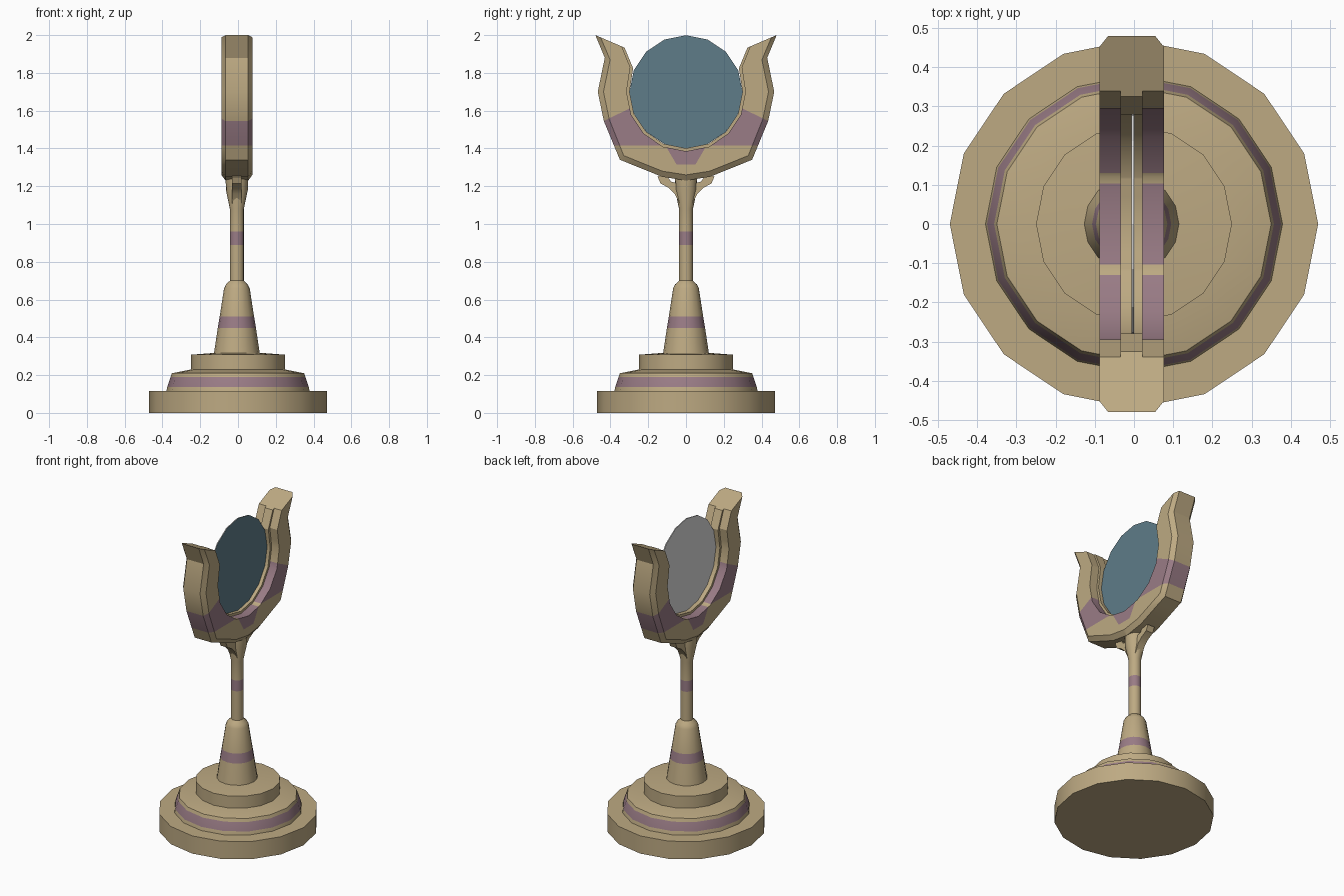
import bpy, bmesh, math
from mathutils import Vector

cube = bpy.data.objects.get("Cube")
if cube:
    bpy.data.objects.remove(cube, do_unlink=True)

SIDES = 16
AXIS_X = -0.006  # stem and cradle sit slightly off the base centre


def material(name, rgb):
    m = bpy.data.materials.new(name)
    m.use_nodes = True
    m.diffuse_color = (*rgb, 1)
    m.node_tree.nodes["Principled BSDF"].inputs["Base Color"].default_value = (*rgb, 1)
    return m


TAN, PURPLE, BLUE, SILVER = range(4)
MATS = [material("tan wood", (0.51, 0.40, 0.225)),
        material("dusty purple", (0.32, 0.20, 0.237)),
        material("slate blue", (0.112, 0.202, 0.25)),
        material("silver grey", (0.72, 0.72, 0.72))]


def finish(name, bm, x=0.0, smooth=True):
    bmesh.ops.recalc_face_normals(bm, faces=bm.faces)
    mesh = bpy.data.meshes.new(name)
    bm.to_mesh(mesh)
    bm.free()
    for m in MATS:
        mesh.materials.append(m)
    ob = bpy.data.objects.new(name, mesh)
    bpy.context.collection.objects.link(ob)
    ob.location.x = x
    if smooth:
        bpy.ops.object.select_all(action='DESELECT')
        ob.select_set(True)
        bpy.context.view_layer.objects.active = ob
        bpy.ops.object.shade_smooth_by_angle(angle=math.radians(30))
    return ob


def skin(bm, rings):
    """Join successive rings of vertices with quads and cap both ends."""
    strips = []
    for a, b in zip(rings, rings[1:]):
        n = len(a)
        strips.append([bm.faces.new((a[i], a[(i + 1) % n], b[(i + 1) % n], b[i]))
                       for i in range(n)])
    bm.faces.new(rings[0][::-1])
    bm.faces.new(rings[-1])
    return strips


def lathe(profile, bands=()):
    """Turn (radius, z) points about z; bands lists purple segment numbers."""
    bm = bmesh.new()
    rings = []
    for r, z in profile:
        angles = [math.tau * i / SIDES for i in range(SIDES)]
        rings.append([bm.verts.new((r * math.cos(t), r * math.sin(t), z)) for t in angles])
    for i, strip in enumerate(skin(bm, rings)):
        for f in strip:
            f.material_index = PURPLE if i in bands else TAN
    return bm


# Stepped base
finish("base_plinth", lathe([(0.47, 0), (0.47, 0.115)]))
finish("base_ring", lathe([(0.38, 0.11), (0.375, 0.137), (0.357, 0.19), (0.35, 0.21),
                           (0.25, 0.23)], bands=[1]))
finish("base_step", lathe([(0.25, 0.22), (0.25, 0.308), (0.12, 0.318)]))

# Tapered foot and stem
finish("stem_foot", lathe([(0.122, 0.31), (0.101, 0.45), (0.091, 0.51), (0.068, 0.66),
                           (0.058, 0.68), (0.037, 0.7)], bands=[1]), AXIS_X)
finish("stem", lathe([(0.037, 0.69), (0.037, 0.89), (0.037, 0.96), (0.037, 1.08),
                      (0.058, 1.18), (0.06, 1.26)], bands=[1]), AXIS_X)

# Small struts under the cradle
STRUT = [(0.03, 1.1), (0.06, 1.16), (0.09, 1.19), (0.135, 1.215), (0.15, 1.25),
         (0.11, 1.27), (0.08, 1.225), (0.03, 1.21)]
for side, label in ((-1, "front"), (1, "back")):
    bm = bmesh.new()
    skin(bm, [[bm.verts.new((x, side * y, z)) for y, z in STRUT] for x in (-0.025, 0.025)])
    finish(label + "_strut", bm, AXIS_X)

# Horned cradle: (inner, outer) pairs from horn tip down to the middle
RADIUS, CENTRE_Z = 0.315, 1.7


def arc(deg):
    t = math.radians(deg)
    return (RADIUS * math.cos(t), CENTRE_Z - RADIUS * math.sin(t))


half = [((0.34, 1.94), (0.48, 2.0)), ((0.295, 1.83), (0.43, 1.88)),
        (arc(0), (0.467, 1.7)), (arc(22.5), (0.435, 1.545)),
        (arc(45), (0.35, 1.34)), (arc(67.5), (0.127, 1.25)), (arc(90), (0, 1.23))]
mirrored = [((-i[0], i[1]), (-o[0], o[1])) for i, o in half[-2::-1]]

bm = bmesh.new()
rings = []
for inner, outer in half + mirrored:
    i, o = Vector((0, *inner)), Vector((0, *outer))
    d = (o - i).normalized()
    side = [(0.06, o), (0.082, o - d * 0.03), (0.082, i), (0.028, i), (0.028, i - d * 0.016)]
    loop = side + [(-x, p) for x, p in reversed(side)]
    rings.append([bm.verts.new((x, p.y, p.z)) for x, p in loop])
skin(bm, rings)
bmesh.ops.recalc_face_normals(bm, faces=bm.faces)

# Cut the outlines of the painted patches, then colour them by position
cuts = [((0, 0, 1.415), (0, 0, 1)), ((0, 0, 1.315), (0, 0, 1))]
for s in (-1, 1):
    cuts.append(((0, s * 0.435, 1.545), (0, s * 0.49, 1)))
    cuts.append(((0, s * 0.05, 1.315), (0, s, -0.588)))
for co, no in cuts:
    bmesh.ops.bisect_plane(bm, geom=bm.verts[:] + bm.edges[:] + bm.faces[:],
                           dist=1e-5, plane_co=co, plane_no=no)
for f in bm.faces:
    c = f.calc_center_median()
    a = abs(c.y)
    on_rib = abs(c.x) < 0.03 and math.hypot(c.y, c.z - CENTRE_Z) < 0.33
    arm_patch = 1.415 < c.z < 1.545 + (0.435 - a) * 0.49
    middle_patch = 1.315 < c.z < 1.415 and a < 0.05 + (c.z - 1.315) * 0.588
    f.material_index = PURPLE if not on_rib and (arm_patch or middle_patch) else TAN
finish("cradle", bm, AXIS_X)

# Thin two-sided disc held by the cradle rib
bm = lathe([(0.299, -0.003), (0.299, 0.003)])
for v in bm.verts:
    v.co = Vector((v.co.z, v.co.x, v.co.y + CENTRE_Z))
bmesh.ops.recalc_face_normals(bm, faces=bm.faces)
for f in bm.faces:
    f.material_index = BLUE if f.normal.x > 0.5 else SILVER
finish("disc", bm, -0.003, smooth=False)
